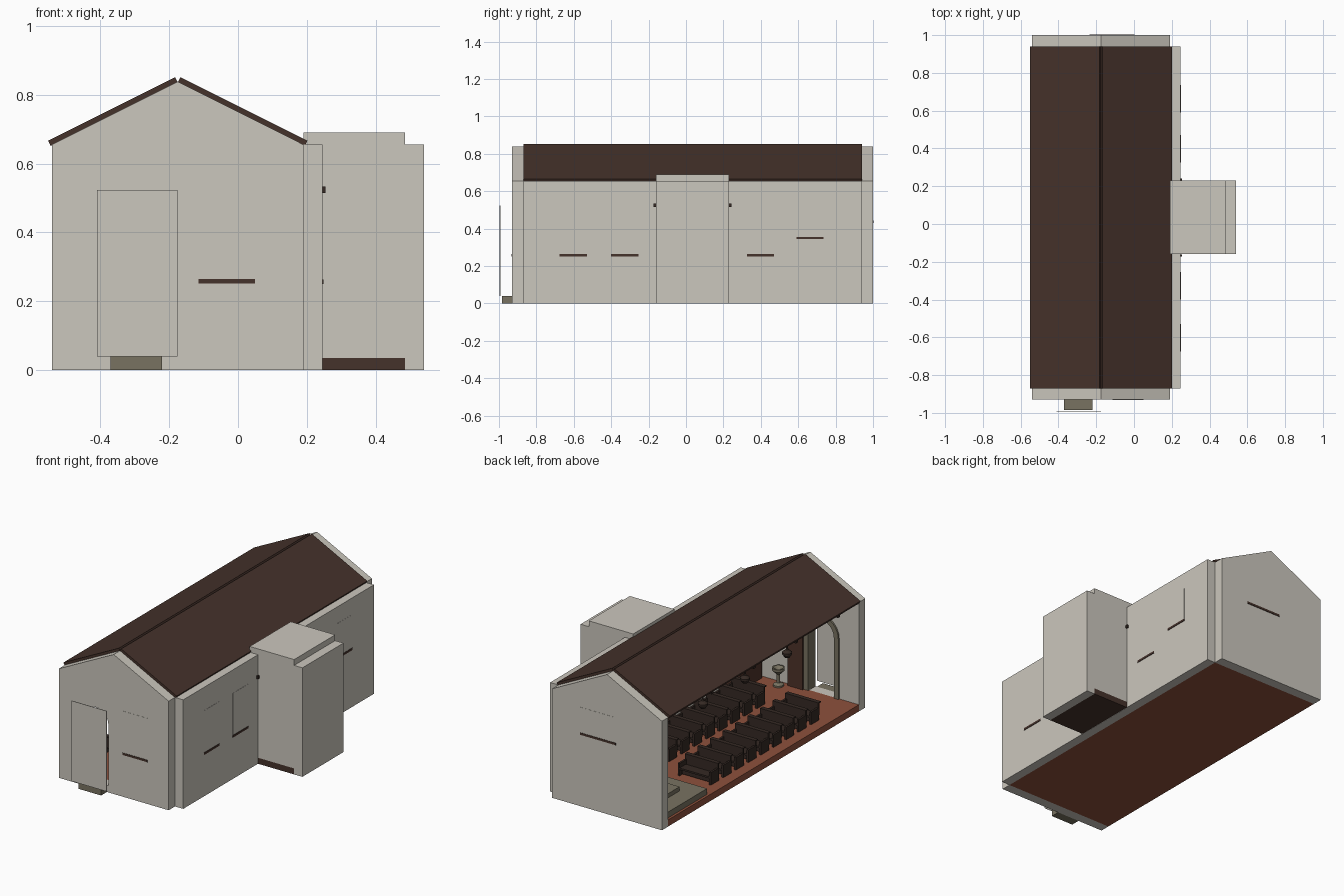
import bpy, bmesh, math
from mathutils import Matrix, Vector

cube = bpy.data.objects.get("Cube")
if cube:
    bpy.data.objects.remove(cube, do_unlink=True)


def material(name, rgb):
    m = bpy.data.materials.new(name)
    m.use_nodes = True
    m.diffuse_color = (*rgb, 1)
    m.node_tree.nodes["Principled BSDF"].inputs["Base Color"].default_value = (*rgb, 1)
    return m


PLASTER = material("plaster", (.60, .57, .51))
WOOD = material("roof wood", (.06, .032, .024))
DARK = material("dark wood", (.035, .022, .017))
DOOR = material("door wood", (.075, .032, .022))
TILE = material("terracotta", (.27, .082, .045))
STONE = material("olive stone", (.19, .17, .12))


def finish(name, bm, mat):
    bmesh.ops.recalc_face_normals(bm, faces=bm.faces)
    me = bpy.data.meshes.new(name)
    bm.to_mesh(me)
    bm.free()
    me.materials.append(mat)
    ob = bpy.data.objects.new(name, me)
    bpy.context.collection.objects.link(ob)
    return ob


def add_box(bm, x, y, z):
    size = Vector((x[1] - x[0], y[1] - y[0], z[1] - z[0]))
    mid = Vector((sum(x), sum(y), sum(z))) / 2
    bmesh.ops.create_cube(bm, size=1, matrix=Matrix.Translation(mid) @ Matrix.Diagonal((*size, 1)))


def boxes(name, mat, *parts):
    bm = bmesh.new()
    for p in parts:
        add_box(bm, *p)
    return finish(name, bm, mat)


def prism(name, mat, pts, axis, lo, hi):
    """Extrude a (u, z) outline along x or y."""
    bm = bmesh.new()
    at = (lambda u, v: (lo, u, v)) if axis == "x" else (lambda u, v: (u, lo, v))
    face = bm.faces.new([bm.verts.new(at(u, v)) for u, v in pts])
    out = bmesh.ops.extrude_face_region(bm, geom=[face])
    d = Vector((hi - lo, 0, 0) if axis == "x" else (0, hi - lo, 0))
    bmesh.ops.translate(bm, vec=d, verts=[v for v in out["geom"] if isinstance(v, bmesh.types.BMVert)])
    return finish(name, bm, mat)


def arch(u0, u1, z0, z1, n=12):
    r, c = (u1 - u0) / 2, (u0 + u1) / 2
    top = [(c + r * math.cos(math.pi * i / n), z1 - r + r * math.sin(math.pi * i / n)) for i in range(n + 1)]
    return [(u0, z0), (u1, z0)] + top


def cut(ob, cutter):
    mod = ob.modifiers.new("opening", "BOOLEAN")
    mod.object, mod.solver = cutter, "EXACT"
    bpy.context.view_layer.objects.active = ob
    bpy.ops.object.modifier_apply(modifier=mod.name)
    bpy.data.objects.remove(cutter, do_unlink=True)


# Main dimensions
L, R, RIDGE = -.54, .19, -.175
FRONT, BACK, EAVE, APEX, FLOOR = -.87, .94, .655, .838, .04
gable = [(L, 0), (R, 0), (R, EAVE), (RIDGE, APEX), (L, EAVE)]

# Gable walls, nave side wall and floor
front = prism("front_gable", PLASTER, gable, "y", -.93, FRONT)
back = prism("back_gable", PLASTER, gable, "y", BACK, 1.0)
side = boxes("side_wall", PLASTER, ((R, .245), (FRONT, BACK), (0, EAVE)))
boxes("nave_floor", TILE, ((L, R), (FRONT, BACK), (0, FLOOR)))

# Front door: arched opening, stone surround, step, outer panel, open leaf
cut(front, prism("cutter", PLASTER, arch(-.38, -.21, FLOOR, .49), "y", -1.0, -.8))
surround = prism("door_surround", STONE, arch(-.41, -.175, FLOOR, .52), "y", -.925, -.86)
cut(surround, prism("cutter", STONE, arch(-.38, -.21, .0, .49), "y", -1.0, -.8))
boxes("door_step", STONE, ((-.37, -.22), (-.985, -.93), (0, FLOOR)))
boxes("door_panel", PLASTER, ((-.41, -.175), (-.996, -.993), (FLOOR, .523)))
boxes("door_leaf", DOOR, ((-.18, -.08), (-.868, -.85), (FLOOR, .47)))

# Arched windows with a flush outer pane and a wooden sill


def window(wall, axis, out, inner, u0, u1, z0, z1):
    sgn = 1 if out > inner else -1
    cut(wall, prism("cutter", PLASTER, arch(u0 + .02, u1 - .02, z0 + .015, z1), axis,
                    min(out, inner) - .02, max(out, inner) + .02))
    for name, mat, u, z, t in (("window_pane", PLASTER, (u0, u1), (z0 + .012, z1 + .005), .001),
                               ("window_sill", WOOD, (u0, u1), (z0, z0 + .013), .003)):
        d = tuple(sorted((out - sgn * .0005, out + sgn * t)))
        boxes(name, mat, (d, u, z) if axis == "x" else (u, d, z))


window(front, "y", -.93, FRONT, -.115, .05, .252, .51)
window(back, "y", 1.0, BACK, -.235, .002, .43, .59)
for y0, z0, z1 in ((-.675, .25, .51), (-.40, .25, .51), (.325, .25, .51), (.59, .343, .55)):
    window(side, "x", .245, R, y0, y0 + .145, z0, z1)

# Side chapel
cut(side, prism("cutter", PLASTER, arch(-.11, .18, FLOOR, .56), "x", .1, .3))
frame = prism("chapel_arch", STONE, arch(-.13, .2, FLOOR, .58), "x", .182, .2)
cut(frame, prism("cutter", STONE, arch(-.11, .18, 0, .56), "x", .1, .3))
boxes("chapel_walls", PLASTER,
      ((.246, .485), (-.16, -.11), (.036, .655)),
      ((.246, .485), (.18, .23), (.036, .655)),
      ((.485, .54), (-.16, .23), (0, .655)))
boxes("chapel_roof", PLASTER, ((R, .485), (-.16, .23), (EAVE, .69)))
boxes("chapel_floor", WOOD, ((.246, .485), (-.16, .23), (0, .036)))
boxes("chapel_altar", STONE, ((.36, .48), (-.06, .13), (.036, .16)),
      ((.22, .485), (-.109, .179), (.036, .055)))
boxes("wall_brackets", DARK, *[((.245, .254), (y - .006, y + .006), (.515, .534)) for y in (-.167, .236)])

# Roof slopes with rafters below, mirrored about the ridge
half, rise = RIDGE - L, APEX - EAVE
tilt = math.atan2(rise, half)
length = math.hypot(half, rise)


def slope(name, mat, s, lo, hi, thick0, thick1, ys):
    bm = bmesh.new()
    for y in ys:
        add_box(bm, (lo, hi), y, (thick0, thick1))
    m = Matrix.Translation((RIDGE, 0, APEX)) @ Matrix.Diagonal((s, 1, 1, 1)) @ Matrix.Rotation(tilt, 4, "Y")
    bmesh.ops.transform(bm, matrix=m, verts=bm.verts)
    return finish(name, bm, mat)


rafters = [(y - .008, y + .008) for y in (FRONT + .05 + i * .1 for i in range(18))]
for s, label in ((-1, "left"), (1, "right")):
    slope(label + "_roof", WOOD, s, .001, length + .005, -.002, .015, [(FRONT, BACK)])
    slope(label + "_rafters", DARK, s, .01, length - .01, -.024, -.002, rafters)
    slope(label + "_purlins", DARK, s, length - .03, length - .012, -.03, -.002, [(FRONT - .01, BACK + .01)])
    slope(label + "_mid_purlin", DARK, s, length * .5, length * .5 + .02, -.04, -.002, [(FRONT, BACK)])
boxes("tie_beams", DARK, *[((L + .02, R), (y - .01, y + .01), (.62, .645)) for y in (-.71, -.31, .09, .49)])

# Pews in two blocks beside the aisle


def pew(x0, x1, y):
    ends = [((x, x + .012), (y - .035, y + .04), (FLOOR, .115)) for x in (x0, x1 - .012)]
    return ends + [((x0, x1), (y - .02, y + .04), (.078, .088)),
                   ((x0, x1), (y - .038, y - .026), (.07, .145)),
                   ((x0, x1), (y - .052, y - .026), (.14, .146)),
                   ((x0 + .02, x1 - .02), (y + .02, y + .028), (.05, .078))]


rows = [-.55 + i * .119 for i in range(9)]
for name, x0, x1 in (("left_pews", -.475, -.255), ("right_pews", -.115, .105)):
    boxes(name, DARK, *[b for y in rows for b in pew(x0, x1, y)])

# Sanctuary platform and altar
boxes("sanctuary_platform", STONE, ((L + .015, R), (.55, BACK), (FLOOR, .075)),
      ((-.42, .07), (.66, BACK), (.075, .1)))
boxes("altar", STONE, ((-.27, -.08), (.75, .83), (.1, .19)), ((-.29, -.06), (.74, .84), (.19, .205)))

# Confessional against the side wall
boxes("confessional", DOOR, ((.09, R), (-.85, -.64), (FLOOR, .3)), ((.08, R), (-.86, -.63), (.3, .32)))


# Turned pieces: font and hanging lamps
def lathe(name, mat, profile, x, y, n=16):
    bm = bmesh.new()
    vs = [bm.verts.new((x + r, y, z)) for r, z in profile]
    es = [bm.edges.new(p) for p in zip(vs, vs[1:])]
    bmesh.ops.spin(bm, geom=vs + es, cent=(x, y, 0), axis=(0, 0, 1), angle=math.tau, steps=n)
    bmesh.ops.remove_doubles(bm, verts=bm.verts, dist=1e-5)
    return finish(name, bm, mat)


lathe("font", STONE, [(0, .04), (.03, .04), (.03, .05), (.01, .06), (.01, .11), (.035, .135),
                      (.035, .15), (.028, .15), (0, .13)], -.04, -.82)
for y in (-.71, -.31, .09, .49):
    lathe("hanging_lamp", DARK, [(0, .29), (.015, .29), (.028, .31), (.028, .32), (.008, .335),
                                 (.004, .35), (.004, .63), (0, .63)], RIDGE, y)
